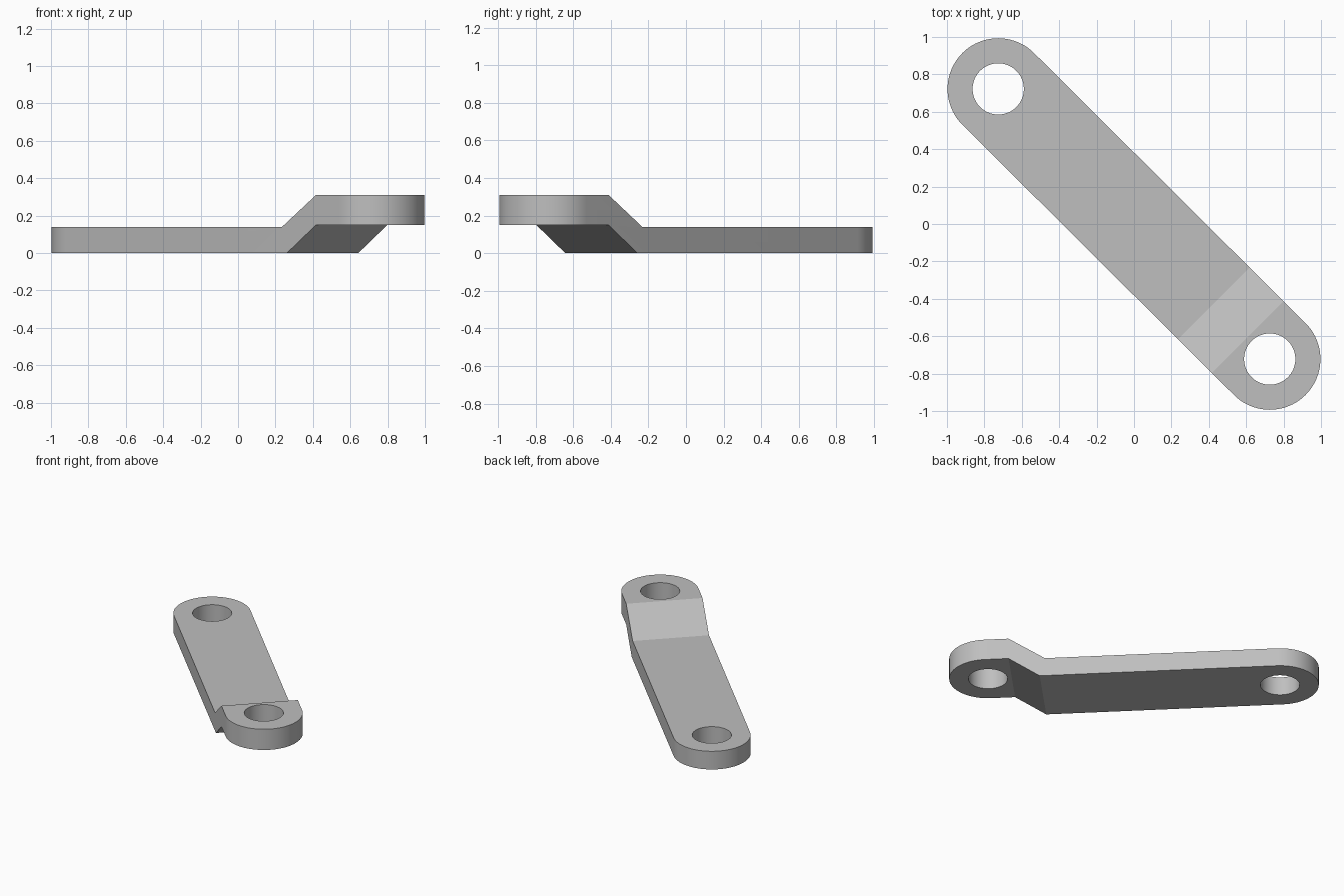
import bpy, bmesh, math
from mathutils import Matrix, Vector

if "Cube" in bpy.data.objects:
    bpy.data.objects.remove(bpy.data.objects["Cube"], do_unlink=True)

REACH = 1.024       # hole centre distance from the middle
END_R = 0.271       # rounded end radius, also half the bar width
HOLE_R = 0.137
ANGLE = math.radians(-44.85)


def prism(name, points, direction):
    """Extrude a closed outline along a direction."""
    bm = bmesh.new()
    face = bm.faces.new([bm.verts.new(p) for p in points])
    ext = bmesh.ops.extrude_face_region(bm, geom=[face])
    moved = [v for v in ext["geom"] if isinstance(v, bmesh.types.BMVert)]
    bmesh.ops.translate(bm, verts=moved, vec=Vector(direction))
    bmesh.ops.recalc_face_normals(bm, faces=bm.faces)
    mesh = bpy.data.meshes.new(name)
    bm.to_mesh(mesh)
    bm.free()
    obj = bpy.data.objects.new(name, mesh)
    bpy.context.collection.objects.link(obj)
    return obj


def arc(cx, radius, start, sweep, steps):
    return [(cx + radius * math.cos(start + sweep * i / steps),
             radius * math.sin(start + sweep * i / steps), -0.5)
            for i in range(steps + 1)]


def cut(target, tool, operation):
    mod = target.modifiers.new("cut", "BOOLEAN")
    mod.operation = operation
    mod.solver = "EXACT"
    mod.object = tool
    bpy.context.view_layer.objects.active = target
    bpy.ops.object.modifier_apply(modifier=mod.name)
    bpy.data.objects.remove(tool, do_unlink=True)


# Cranked bar: side profile extruded across the width
profile = [(-1.5, 0), (0.638, 0), (0.857, 0.15), (1.5, 0.15),
           (1.5, 0.31), (0.857, 0.31), (0.602, 0.14), (-1.5, 0.14)]
bar = prism("offset_link_bar", [(s, -0.5, z) for s, z in profile], (0, 1, 0))

# Rounded ends
outline = (arc(REACH, END_R, -math.pi / 2, math.pi, 40)
           + arc(-REACH, END_R, math.pi / 2, math.pi, 40))
cut(bar, prism("outline_cutter", outline, (0, 0, 1.5)), "INTERSECT")

# Round hole through each end
for side in (-1, 1):
    circle = arc(side * REACH, HOLE_R, 0, 2 * math.pi, 64)[:-1]
    cut(bar, prism("hole_cutter", circle, (0, 0, 1.5)), "DIFFERENCE")

# Turn the bar onto the diagonal
bar.data.transform(Matrix.Rotation(ANGLE, 4, "Z"))

# Smooth round walls, sharp bends and rims
bar.data.shade_smooth()
bar.data.set_sharp_from_angle(angle=math.radians(20))

# Plain grey metal
grey = bpy.data.materials.new("plain_grey")
grey.use_nodes = True
colour = (0.52, 0.52, 0.52, 1)
grey.diffuse_color = colour
grey.node_tree.nodes["Principled BSDF"].inputs["Base Color"].default_value = colour
bar.data.materials.clear()
bar.data.materials.append(grey)
for poly in bar.data.polygons:
    poly.material_index = 0
